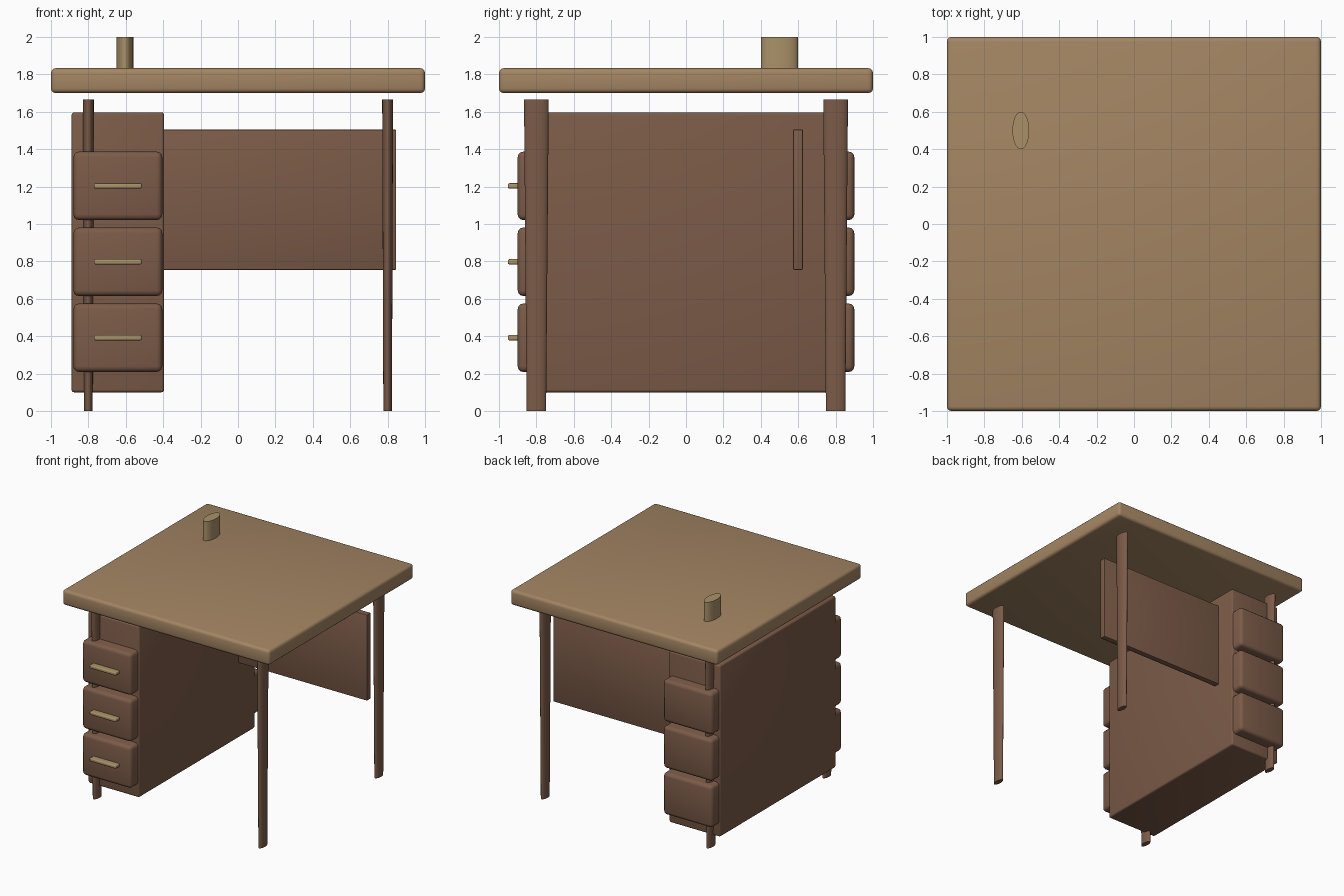
import bpy, math

if "Cube" in bpy.data.objects:
    bpy.data.objects.remove(bpy.data.objects["Cube"])


def material(name, rgb):
    m = bpy.data.materials.new(name)
    m.diffuse_color = (*rgb, 1)
    m.use_nodes = True
    m.node_tree.nodes["Principled BSDF"].inputs["Base Color"].default_value = m.diffuse_color
    return m


dark_wood = material("dark_wood", (0.20, 0.105, 0.065))
light_wood = material("light_wood", (0.37, 0.235, 0.125))
brass = material("brass", (0.40, 0.285, 0.14))


def finish(ob, name, mat):
    ob.name = ob.data.name = name
    ob.data.materials.append(mat)
    bpy.ops.object.shade_smooth_by_angle(angle=math.radians(35))
    return ob


def box(name, lo, hi, mat, bevel, segments=3):
    """Rounded box between two opposite corners."""
    bpy.ops.mesh.primitive_cube_add(size=1, location=[(a + b) / 2 for a, b in zip(lo, hi)])
    ob = bpy.context.object
    ob.scale = [b - a for a, b in zip(lo, hi)]
    bpy.ops.object.transform_apply(location=False, rotation=False, scale=True)
    mod = ob.modifiers.new("round_edges", 'BEVEL')
    mod.width, mod.segments = bevel, segments
    bpy.ops.object.modifier_apply(modifier=mod.name)
    return finish(ob, name, mat)


def oval_post(name, x, y, z0, z1, r0, r1, ratio, mat):
    """Tapered post with an oval section, long in y."""
    bpy.ops.mesh.primitive_cone_add(vertices=32, radius1=r0, radius2=r1, depth=z1 - z0,
                                    location=(x, y, (z0 + z1) / 2))
    ob = bpy.context.object
    ob.scale.x = ratio
    bpy.ops.object.transform_apply(location=False, rotation=False, scale=True)
    return finish(ob, name, mat)


# Desk top and pen cup
box("desk_top", (-1, -1, 1.70), (1, 1, 1.833), light_wood, 0.025)
oval_post("pen_cup", -0.605, 0.5, 1.80, 2.0, 0.1, 0.1, 0.45, brass)

# Four tapered legs
for sx, side in ((-1, "left"), (1, "right")):
    for sy, end in ((-1, "front"), (1, "back")):
        oval_post(f"{end}_{side}_leg", sx * 0.8, sy * 0.8, 0, 1.665, 0.052, 0.066, 0.44, dark_wood)

# Drawer cabinet and back panel
box("cabinet", (-0.89, -0.8, 0.10), (-0.395, 0.8, 1.597), dark_wood, 0.015)
box("back_panel", (-0.845, 0.573, 0.755), (0.845, 0.625, 1.505), dark_wood, 0.005, 2)

# Drawers run right through the cabinet, with pulls at the front
for i in range(3):
    z = 0.392 + 0.406 * i
    box(f"drawer_{i + 1}", (-0.88, -0.9, z - 0.183), (-0.405, 0.9, z + 0.183), dark_wood, 0.03)
    box(f"drawer_pull_{i + 1}", (-0.77, -0.952, z - 0.014), (-0.515, -0.88, z + 0.014), brass, 0.008)
